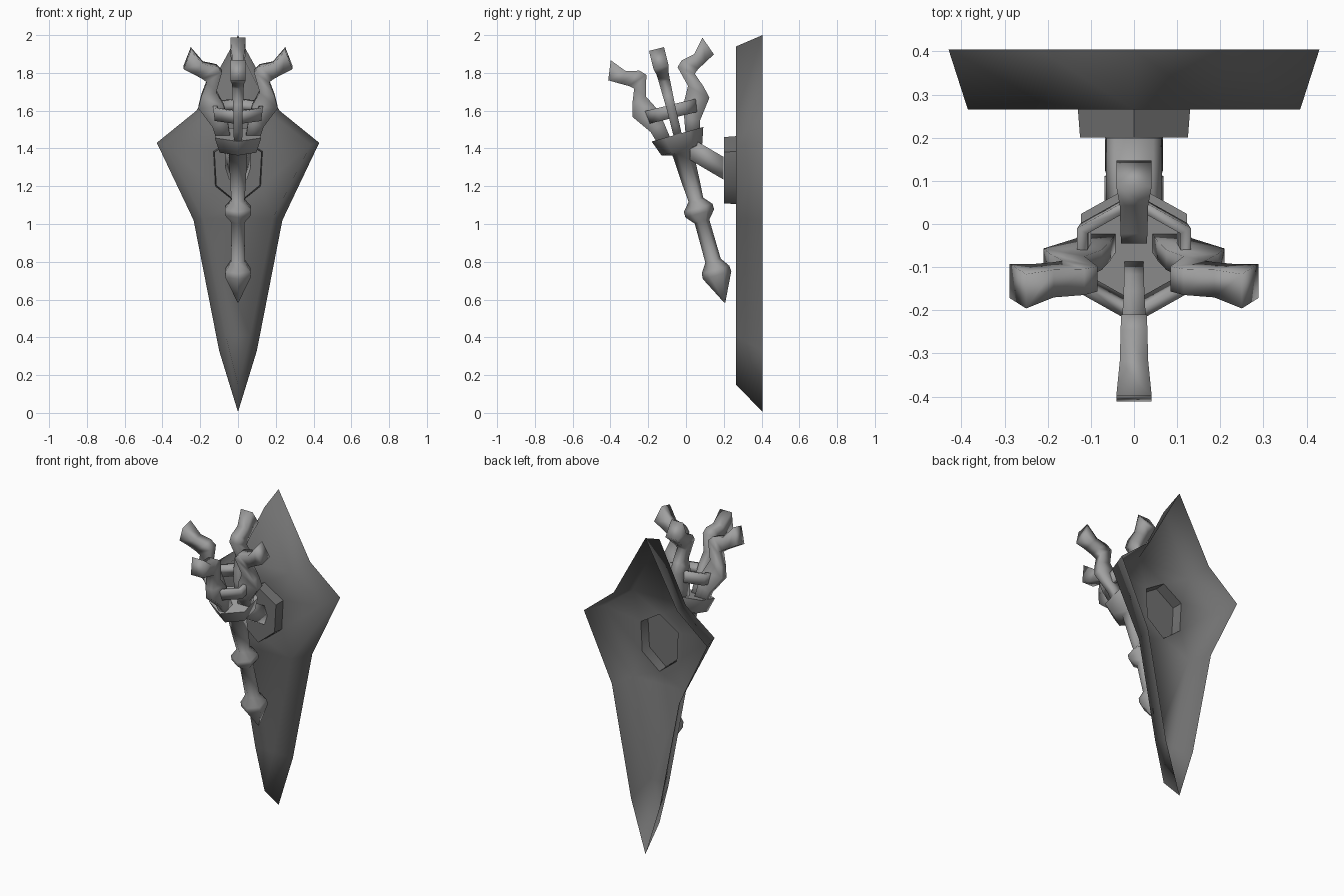
import bpy, bmesh, math
from mathutils import Vector, Matrix

if "Cube" in bpy.data.objects:
    bpy.data.objects.remove(bpy.data.objects["Cube"])


def tilted(degrees):
    return Matrix.Translation((0, -0.045, 1.475)) @ Matrix.Rotation(math.radians(degrees), 4, 'X')


# Tilted frames: origin at the cup rim, local z along the handle
TORCH, CROWN = tilted(15.7), tilted(13.8)


def grey(name, v):
    m = bpy.data.materials.new(name)
    m.diffuse_color = (v, v, v, 1)
    m.use_nodes = True
    m.node_tree.nodes["Principled BSDF"].inputs["Base Color"].default_value = m.diffuse_color
    return m


IRON = grey("iron", 0.35)
DARK = grey("dark_iron", 0.165)


def finish(name, bm, matrix=None, material=IRON):
    """Clean, place and smooth-shade a part (soft shading over a low-poly form)."""
    bmesh.ops.remove_doubles(bm, verts=bm.verts, dist=1e-5)
    bmesh.ops.recalc_face_normals(bm, faces=bm.faces)
    if matrix:
        bm.transform(matrix)
    for f in bm.faces:
        f.smooth = True
    me = bpy.data.meshes.new(name)
    bm.to_mesh(me)
    bm.free()
    me.materials.append(material)
    ob = bpy.data.objects.new(name, me)
    bpy.context.collection.objects.link(ob)
    return ob


def bridge(bm, a, b):
    n = len(a)
    for i in range(n):
        bm.faces.new((a[i], a[(i + 1) % n], b[(i + 1) % n], b[i]))


def loft(name, rings, matrix=None, closed=False):
    """Skin a list of equal-sized point rings; cap the ends unless closed."""
    bm = bmesh.new()
    vs = [[bm.verts.new(p) for p in r] for r in rings]
    for a, b in zip(vs, vs[1:]):
        bridge(bm, a, b)
    if closed:
        bridge(bm, vs[-1], vs[0])
    else:
        bm.faces.new(vs[0])
        bm.faces.new(vs[-1])
    return finish(name, bm, matrix)


def sharpen(ob, degrees):
    """Keep edges steeper than the given angle crisp."""
    ob.data.set_sharp_from_angle(angle=math.radians(degrees))


def hexagon(r, h):
    return [(r * math.sin(k * math.pi / 3), r * math.cos(k * math.pi / 3), h) for k in range(6)]


def outline(half, y):
    """Mirror a right-hand profile (top to bottom) into a full loop at depth y."""
    pts = half + [(-x, z) for x, z in reversed(half[1:-1])]
    return [(x, y, z) for x, z in pts]


# Wall plaque: open-backed shell with a hexagonal opening behind the boss
back = [(0, 2.0), (0.22, 1.60), (0.43, 1.43), (0.235, 1.02), (0.10, 0.33), (0, 0.005)]
front = [(0, 1.94), (0.185, 1.57), (0.385, 1.42), (0.185, 1.03), (0.065, 0.41), (0, 0.15)]
boss = [(0, 1.465), (0.13, 1.385), (0.12, 1.20), (0, 1.105)]
boss_top = [(0, 1.46), (0.125, 1.38), (0.115, 1.205), (0, 1.11)]
bm = bmesh.new()
loops = [[bm.verts.new(p) for p in outline(h, y)]
         for h, y in ((back, 0.405), (front, 0.265), (boss, 0.265))]
bridge(bm, loops[0], loops[1])
for i in range(6):
    bm.edges.new((loops[2][i], loops[2][(i + 1) % 6]))
rim = [e for e in bm.edges if all(abs(v.co.y - 0.265) < 1e-4 for v in e.verts)]
bmesh.ops.triangle_fill(bm, use_beauty=True, edges=rim, normal=(0, -1, 0))
finish("wall_plaque", bm, material=DARK)

# Hollow hexagonal boss standing off the plaque
bm = bmesh.new()
low, top = [[bm.verts.new(p) for p in outline(h, y)] for h, y in ((boss, 0.265), (boss_top, 0.2))]
bridge(bm, low, top)
bm.faces.new(top)
sharpen(finish("boss", bm, material=DARK), 60)

# Support arm from the boss to the handle, cut flush with the boss
section = [(-0.065, 0), (-0.045, 0.06), (0.045, 0.06), (0.065, 0), (0.045, -0.06), (-0.045, -0.06)]
loft("support_arm", [[(x, y, c + z) for x, z in section] for y, c in ((0.02, 1.40), (0.199, 1.295))])

# Six-sided handle with pommel spike, middle knob and cup
handle = [(-0.925, 0.003), (-0.775, 0.078), (-0.745, 0.076), (-0.695, 0.042), (-0.48, 0.040),
          (-0.435, 0.079), (-0.405, 0.079), (-0.36, 0.040), (-0.27, 0.047), (-0.10, 0.056),
          (-0.085, 0.112), (0.0, 0.142)]
sharpen(loft("handle_and_cup", [hexagon(r, h) for h, r in handle], TORCH), 80)

# Hexagonal band tying the prongs together
band = [(0.142, 0.09), (0.152, 0.16), (0.125, 0.16), (0.115, 0.09)]
loft("prong_band", [hexagon(r, h) for r, h in band], CROWN, closed=True)

# Four zigzag prongs: outer (radius, height), inner (radius, height), half width
prong = [((0.115, -0.02), (0.04, -0.02), 0.022),
         ((0.135, 0.045), (0.055, 0.075), 0.023),
         ((0.21, 0.147), (0.075, 0.16), 0.024),
         ((0.195, 0.21), (0.115, 0.235), 0.027),
         ((0.165, 0.29), (0.085, 0.345), 0.030),
         ((0.19, 0.31), (0.115, 0.375), 0.031),
         ((0.235, 0.335), (0.186, 0.39), 0.033),
         ((0.288, 0.365), (0.25, 0.465), 0.041)]
for k, side in enumerate(("back", "left", "front", "right")):
    rings = [[(-w, o[0], o[1]), (w, o[0], o[1]), (w, i[0], i[1]), (-w, i[0], i[1])]
             for o, i, w in prong]
    loft("prong_" + side, rings, CROWN @ Matrix.Rotation(k * math.pi / 2, 4, 'Z'))
